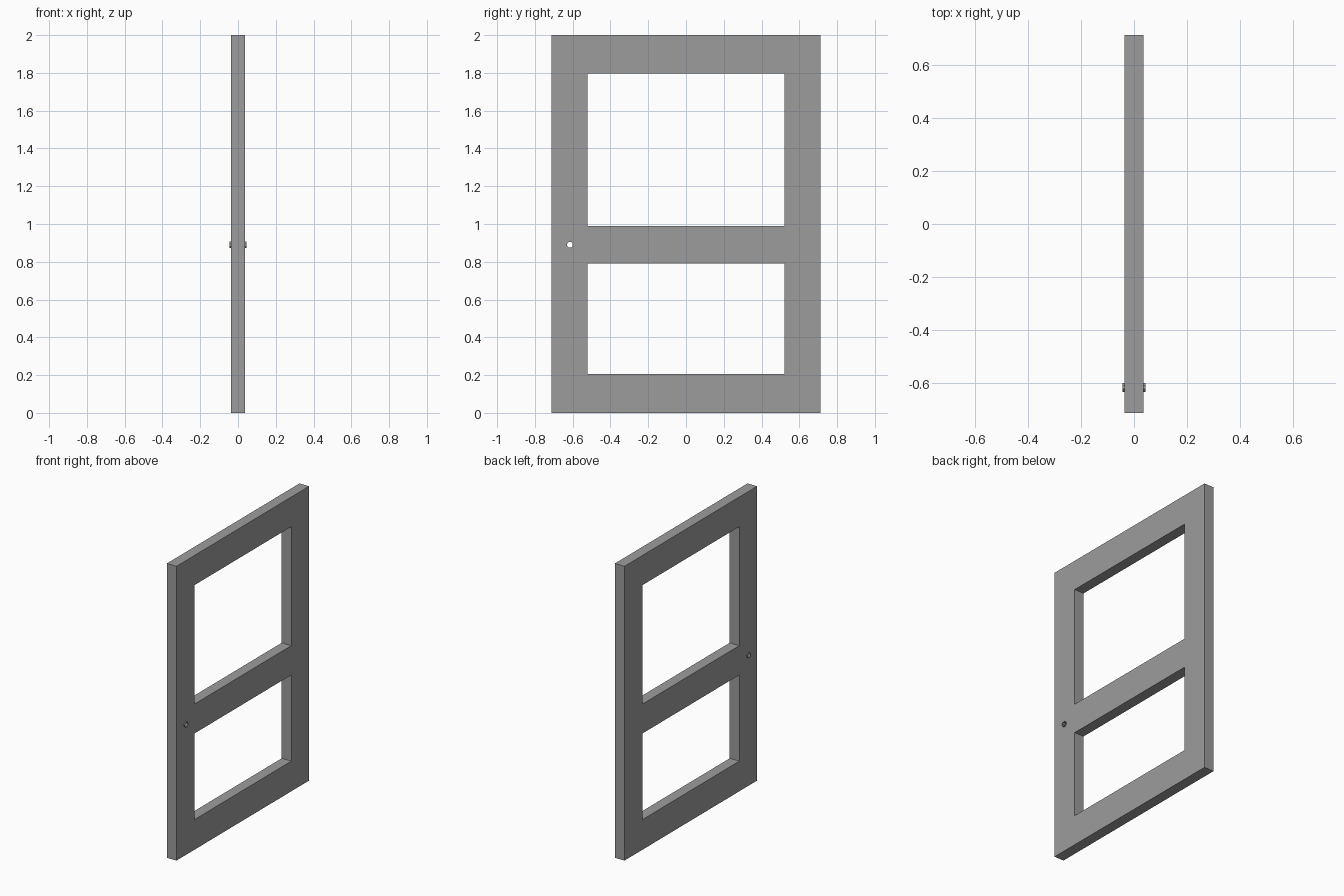
import bpy, bmesh
from math import pi, cos, sin

if "Cube" in bpy.data.objects:
    bpy.data.objects.remove(bpy.data.objects["Cube"])

HALF_W, HEIGHT, HALF_T = 0.712, 2.0, 0.036
LOCK_Y, LOCK_Z, LOCK_R, SIDES = -0.615, 0.89, 0.018, 8

# Mid-grey paint
grey = bpy.data.materials.new("grey_paint")
grey.diffuse_color = (0.335, 0.335, 0.335, 1)
grey.use_nodes = True
grey.node_tree.nodes["Principled BSDF"].inputs["Base Color"].default_value = grey.diffuse_color


def rect(y0, y1, z0, z1):
    return [(y0, z0), (y1, z0), (y1, z1), (y0, z1)]


def ngon(r, cy=0.0, cz=0.0):
    return [(cy + r * cos((i + 0.5) * 2 * pi / SIDES),
             cz + r * sin((i + 0.5) * 2 * pi / SIDES)) for i in range(SIDES)]


def plate(name, loops, half_depth, y=0.0, z=0.0):
    """Extrude an outline with holes along x, as a mesh."""
    curve = bpy.data.curves.new(name, 'CURVE')
    curve.dimensions = '2D'
    curve.fill_mode = 'BOTH'
    curve.extrude = half_depth
    for pts in loops:
        s = curve.splines.new('POLY')
        s.points.add(len(pts) - 1)
        for p, (u, v) in zip(s.points, pts):
            p.co = (u, v, 0, 1)
        s.use_cyclic_u = True
    ob = bpy.data.objects.new(name, curve)
    bpy.context.collection.objects.link(ob)
    ob.rotation_euler = (pi / 2, 0, pi / 2)
    ob.location = (0, y, z)
    bpy.ops.object.select_all(action='DESELECT')
    ob.select_set(True)
    bpy.context.view_layer.objects.active = ob
    bpy.ops.object.convert(target='MESH')
    ob = bpy.context.view_layer.objects.active
    # Weld caps to sides and make the normals face outward
    bm = bmesh.new()
    bm.from_mesh(ob.data)
    bmesh.ops.remove_doubles(bm, verts=bm.verts, dist=1e-5)
    bmesh.ops.recalc_face_normals(bm, faces=bm.faces)
    for f in bm.faces:
        f.smooth = False
        f.material_index = 0
    bm.to_mesh(ob.data)
    bm.free()
    ob.data.materials.clear()
    ob.data.materials.append(grey)
    return ob


# Door frame with upper and lower window openings and a lock hole
plate("door_frame", [
    rect(-HALF_W, HALF_W, 0, HEIGHT),
    rect(-0.521, 0.521, 0.99, 1.798),
    rect(-0.521, 0.521, 0.205, 0.79),
    ngon(LOCK_R, LOCK_Y, LOCK_Z),
], HALF_T)

# Thin open sleeve through the lock hole, standing proud on both faces
plate("lock_sleeve", [ngon(LOCK_R), ngon(LOCK_R - 0.002)], 0.044, LOCK_Y, LOCK_Z)
